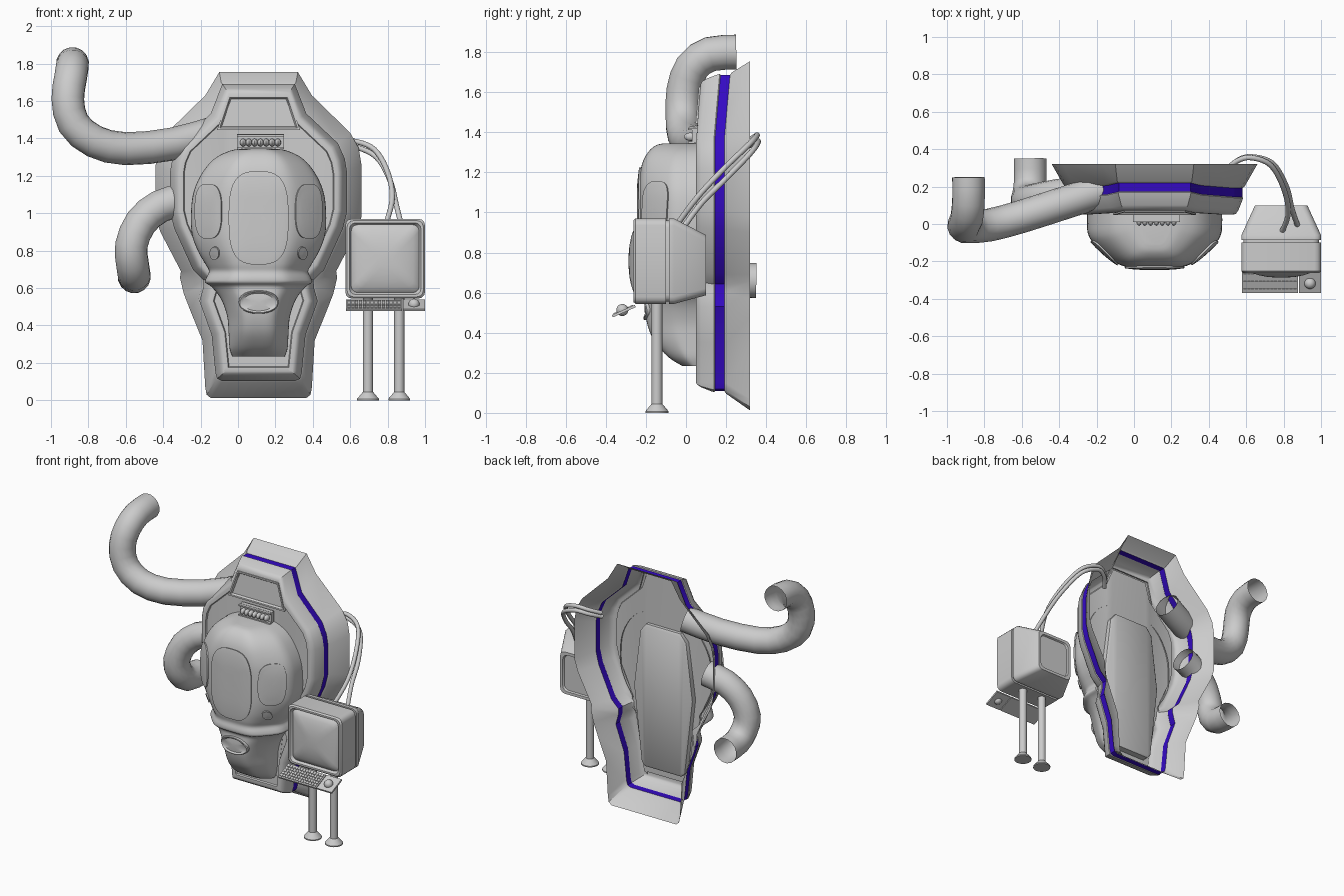
import bpy, bmesh, math
from mathutils import Vector, Matrix
from mathutils.bvhtree import BVHTree

if "Cube" in bpy.data.objects:
    bpy.data.objects.remove(bpy.data.objects["Cube"])

CX = 0.11  # centre line of the pod


def finish(name, bm, mat=None):
    bmesh.ops.recalc_face_normals(bm, faces=bm.faces)
    me = bpy.data.meshes.new(name)
    bm.to_mesh(me)
    ob = bpy.data.objects.new(name, me)
    bpy.context.collection.objects.link(ob)
    if mat:
        me.materials.append(mat)
    return ob


def loft(name, rings, cap0=False, cap1=False, mat=None, closed=True):
    bm = bmesh.new()
    vs = [[bm.verts.new(p) for p in r] for r in rings]
    n = len(vs[0])
    for a, b in zip(vs, vs[1:]):
        for i in range(n if closed else n - 1):
            j = (i + 1) % n
            bm.faces.new((a[i], a[j], b[j], b[i]))
    if cap0:
        bm.faces.new(vs[0])
    if cap1:
        f = bm.faces.new(vs[-1])
        bmesh.ops.triangulate(bm, faces=[f])
    return finish(name, bm, mat)


def smooth(pts, n):
    """Catmull-Rom resampling of a list of tuples."""
    p = [Vector(q) for q in pts]
    p = [p[0]] + p + [p[-1]]
    out = []
    for a, b, c, d in zip(p, p[1:], p[2:], p[3:]):
        for k in range(n):
            t = k / n
            out.append(0.5 * (2 * b + (c - a) * t + (2 * a - 5 * b + 4 * c - d) * t**2
                              + (3 * b - a - 3 * c + d) * t**3))
    return out + [p[-1]]


def box(bm, c, s, M=Matrix()):
    bmesh.ops.create_cube(bm, size=1, matrix=M @ Matrix.Translation(c) @ Matrix.Diagonal((*s, 1)))


def outline(half, y, off=0.0):
    """Mirrored half outline with mitred offset; the top leans back a little."""
    p = [Vector(q) for q in half] + [Vector((-x, z)) for x, z in reversed(half)]
    res = []
    for i, b in enumerate(p):
        d1, d2 = (b - p[i - 1]).normalized(), (p[(i + 1) % len(p)] - b).normalized()
        n1, n2 = Vector((-d1.y, d1.x)), Vector((-d2.y, d2.x))
        m = (n1 + n2) / (1 + n1.dot(n2))
        q = b + m * off
        lean = .09 * max(0, q.y - 1.38) if y < .3 else 0
        res.append((CX + q.x, y + lean, q.y))
    return res


def rrect(cx, cz, hw, hh, y, r=0.035):
    return [(cx + sx * (hw - r) + r * math.cos(math.radians(a0 + a)), y,
             cz + sz * (hh - r) + r * math.sin(math.radians(a0 + a)))
            for sx, sz, a0 in ((1, 1, 0), (-1, 1, 90), (-1, -1, 180), (1, -1, 270))
            for a in (0, 30, 60, 90)]


def tube(name, pts, r, n):
    cu = bpy.data.curves.new(name, 'CURVE')
    cu.dimensions = '3D'
    cu.bevel_depth = r
    cu.bevel_resolution = 6
    pts = smooth(pts, n)
    sp = cu.splines.new('POLY')
    sp.points.add(len(pts) - 1)
    for s, p in zip(sp.points, pts):
        s.co = (*p, 1)
    ob = bpy.data.objects.new(name, cu)
    bpy.context.collection.objects.link(ob)


blue = bpy.data.materials.new("blue")
blue.diffuse_color = (0.035, 0.003, 0.55, 1)
blue.use_nodes = True
blue.node_tree.nodes["Principled BSDF"].inputs["Base Color"].default_value = blue.diffuse_color

# Shell: back flange, blue band and front body (open at the back)
A = [(.21, 1.755), (.285, 1.63), (.49, 1.43), (.535, 1.35), (.55, 1.26), (.55, .98), (.525, .90),
     (.415, .69), (.42, .655), (.40, .57), (.365, .48), (.30, .32), (.285, .07), (.278, .03), (.255, .012)]
B = [(.19, 1.685), (.25, 1.53), (.42, 1.37), (.455, 1.29), (.467, 1.22), (.467, 1.01), (.445, .92),
     (.345, .70), (.288, .645), (.29, .60), (.31, .53), (.245, .35), (.225, .15), (.217, .12), (.195, .11)]
loft("back_flange", [outline(A, .32), outline(B, .2, .014), outline(B, .192, .002)])
loft("blue_band", [outline(B, .192, .002), outline(B, .145, .002)], mat=blue)
loft("front_body", [outline(B, .145, .002), outline(B, .14, .006), outline(B, .125, .002),
                    outline(B, .075, -.018), outline(B, .055, -.032), outline(B, .05, -.045),
                    outline(B, .05, -.065), outline(B, .06, -.07)], cap1=True)

# Coffin-shaped slab inside the back
S = [(.13, 1.25), (.17, 1.2), (.22, .8), (.16, .27), (.14, .25)]
loft("inner_slab", [outline(S, .06, .01), outline(S, .10, .01), outline(S, .11, -.005)], cap1=True)

# Framed panel at the top
T = [(.162, 1.628), (.222, 1.445)]
loft("top_panel", [outline(T, .06), outline(T, .042), outline(T, .042, -.01),
                   outline(T, .055, -.018)], cap1=True)

# Domed cover: stations are (height, half width, front depth)
st = [(1.345, .09, -.11), (1.335, .15, -.15), (1.30, .225, -.19), (1.24, .285, -.22), (1.15, .335, -.235),
      (1.05, .358, -.237), (.90, .358, -.237), (.80, .325, -.235), (.73, .285, -.228), (.69, .265, -.22),
      (.655, .28, -.228), (.63, .285, -.225), (.605, .25, -.2), (.54, .20, -.205), (.45, .168, -.195),
      (.36, .16, -.16), (.28, .155, -.09), (.235, .14, -.02)]
sec = [(1, 0), (1, .25), (.985, .4), (.92, .54), (.73, .76), (.53, .93), (.33, .99), (.12, 1)]
half = [tuple(v) for v in smooth([(*s, 0) for s in sec], 3)]
rings = []
for z, w, yf in smooth(st, 4):
    r = [(u * w, .07 + v * (yf - .07)) for u, v, _ in half]
    rings.append([(CX + x, y, z) for x, y in r] + [(CX - x, y, z) for x, y in reversed(r)])
dome = loft("domed_cover", rings, True, True, closed=False)
tree = BVHTree.FromPolygons([v.co for v in dome.data.vertices], [p.vertices for p in dome.data.polygons])


def patch(name, cx, cz, hw, hh, e, levels):
    """Superellipse pane projected from the front on to the dome."""
    rs = []
    for f, off in levels:
        r = []
        for i in range(48):
            a = 2 * math.pi * i / 48
            c, s = math.cos(a), math.sin(a)
            x = cx + f * hw * math.copysign(abs(c)**(2 / e), c)
            z = cz + f * hh * math.copysign(abs(s)**(2 / e), s)
            hit, n = tree.ray_cast(Vector((x, -1, z)), Vector((0, 1, 0)))[:2]
            if hit is None:
                hit, n = Vector((x, 0, z)), Vector((0, -1, 0))
            if n.y > 0:
                n = -n
            r.append(hit + n * off)
        rs.append(r)
    loft(name, rs, cap1=True)


# Windows, side windows, small ports and mouth port
pane = [(1, -.004), (1, .009), (.95, .009), (.85, .008), (.7, .008), (.5, .008), (.3, .008), (.1, .008)]
patch("front_window", CX, .975, .158, .248, 3, pane)
for side, nm in ((-1, "left"), (1, "right")):
    patch(nm + "_side_window", CX + side * .265, 1.01, .07, .145, 2.8, pane)
    patch(nm + "_small_port", CX + side * .232, .788, .024, .034, 2, pane)
patch("mouth_port", CX, .525, .10, .058, 2.2,
      [(1.1, -.005), (1, .012), (.93, .014), (.86, .008), (.8, .003), (.4, .003), (.1, .003)])

# Vent above the dome
bm = bmesh.new()
box(bm, (CX + .01, .045, 1.385), (.25, .03, .075))
for i in range(7):
    bmesh.ops.create_uvsphere(bm, u_segments=12, v_segments=8, radius=1,
                              matrix=Matrix.Translation((CX + .01 + (i - 3) * .031, .025, 1.378))
                              @ Matrix.Diagonal((.017, .035, .021, 1)))
for z in (1.348, 1.416):
    box(bm, (CX + .01, .025, z), (.25, .03, .01))
finish("vent", bm)

# Two open pipes on the left
tube("upper_pipe", [(-.13, .19, 1.43), (-.35, .12, 1.37), (-.6, .04, 1.345), (-.77, -.005, 1.385),
                    (-.88, -.015, 1.48), (-.91, -.01, 1.61), (-.895, .03, 1.725), (-.885, .12, 1.79),
                    (-.885, .25, 1.80)], .088, 2)
tube("lower_pipe", [(-.29, .17, 1.075), (-.42, .15, 1.035), (-.52, .13, .95), (-.57, .12, .83),
                    (-.565, .145, .735), (-.555, .22, .67), (-.555, .35, .66)], .088, 2)

# Monitor with bulging screen
MX, MZ = .787, .757
lv = [(-.286, .036), (-.282, .08), (-.274, .12), (-.264, .15), (-.250, .178), (-.244, .182), (-.262, .192),
      (-.262, .204), (-.252, .213),
      (-.10, .213), (-.10, .202), (-.085, .202), (-.085, .213), (-.06, .213)]
loft("monitor", [rrect(MX, MZ, w, w, y) for y, w in lv]
     + [rrect(MX, MZ - .02, w, h, y) for y, w, h in ((.10, .14, .15), (.10, .12, .13), (.088, .115, .125))],
     True, True)

# Keyboard with keys and trackball, tilted to the front
M = Matrix.Translation((MX, -.31, .508)) @ Matrix.Rotation(math.radians(24), 4, 'X')
bm = bmesh.new()
box(bm, (-.06, 0, 0), (.30, .125, .013), M)
box(bm, (.154, 0, 0), (.118, .125, .013), M)
for i in range(14):
    for j in range(5):
        box(bm, (-.06 + (i - 6.5) * .0205, (j - 2) * .022, .008), (.016, .017, .006), M)
bmesh.ops.create_uvsphere(bm, u_segments=20, v_segments=12, radius=.03,
                          matrix=M @ Matrix.Translation((.154, -.005, .008)))
finish("keyboard", bm)

# Legs with flared feet
for x, nm in ((.695, "left"), (.862, "right")):
    loft(nm + "_leg", [[(x + r * math.cos(a * math.pi / 12), -.145 + r * math.sin(a * math.pi / 12), z)
                        for a in range(24)]
                       for z, r in ((0, .058), (.008, .058), (.045, .027), (.55, .027))], True, True)

# Cables from the monitor to the shell
tube("cable_inner", [(.79, -.045, .94), (.825, .06, 1.08), (.80, .19, 1.22), (.73, .315, 1.34), (.62, .355, 1.385),
                     (.54, .33, 1.37), (.48, .27, 1.34)], .014, 5)
tube("cable_outer", [(.875, -.01, .93), (.845, .08, 1.05), (.815, .20, 1.17), (.74, .325, 1.30), (.62, .36, 1.355),
                     (.54, .33, 1.34), (.48, .26, 1.31)], .014, 5)

# Convert tubes to meshes and shade
bpy.ops.object.select_all(action='SELECT')
bpy.context.view_layer.objects.active = dome
bpy.ops.object.convert(target='MESH')
bpy.ops.object.select_all(action='SELECT')
bpy.ops.object.shade_smooth_by_angle(angle=math.radians(35))
